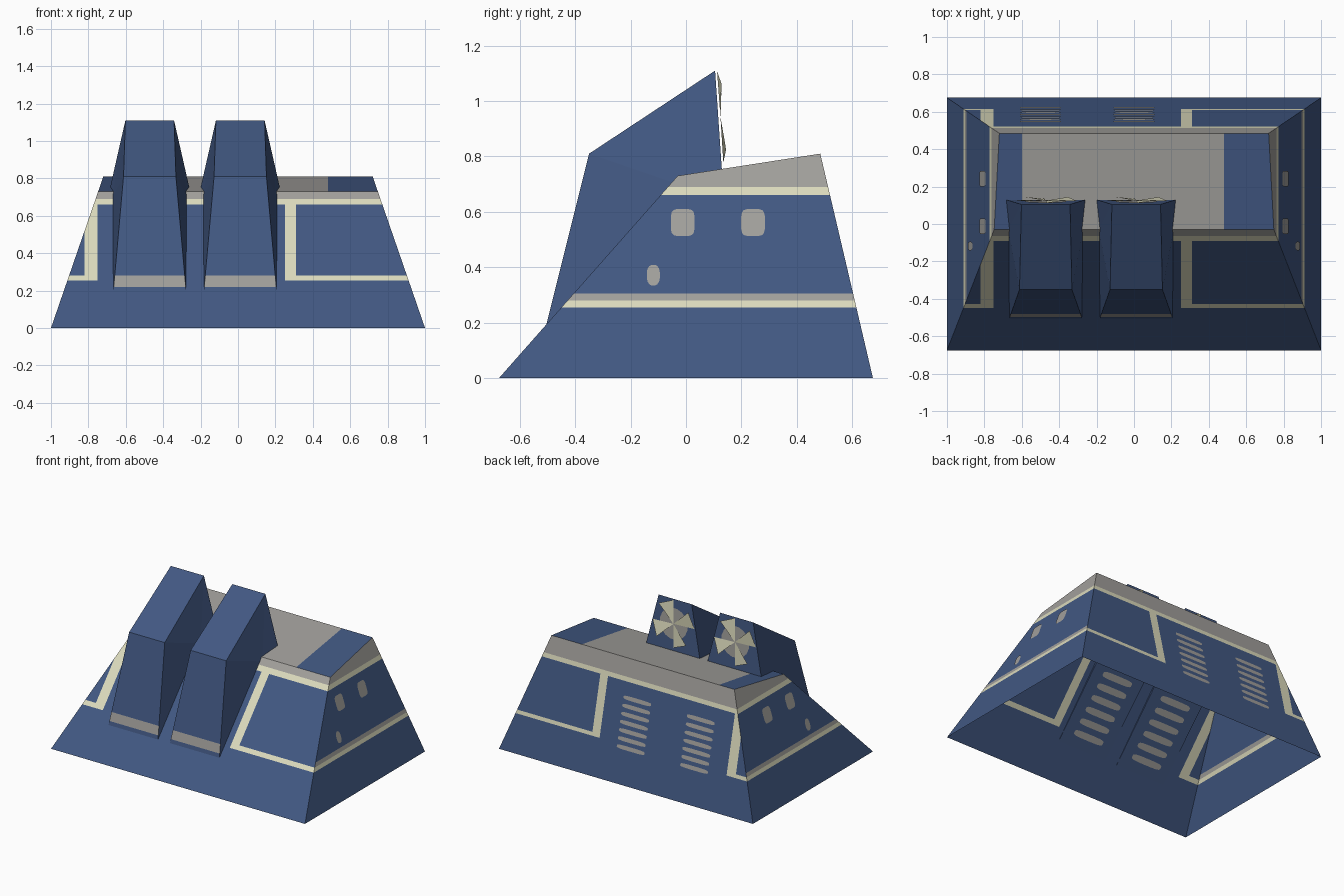
import bpy, bmesh, math
from mathutils import Vector

if "Cube" in bpy.data.objects:
    bpy.data.objects.remove(bpy.data.objects["Cube"])


def material(name, rgb):
    m = bpy.data.materials.new(name)
    m.use_nodes = True
    m.diffuse_color = (*rgb, 1)
    m.node_tree.nodes["Principled BSDF"].inputs["Base Color"].default_value = (*rgb, 1)
    return m


MATS = [material("navy_blue", (0.054, 0.098, 0.225)),
        material("warm_grey", (0.36, 0.35, 0.33)),
        material("pale_cream", (0.72, 0.71, 0.51))]
BLUE, GREY, CREAM = range(3)


def finish(bm, name):
    mesh = bpy.data.meshes.new(name)
    bm.to_mesh(mesh)
    bm.free()
    for m in MATS:
        mesh.materials.append(m)
    obj = bpy.data.objects.new(name, mesh)
    bpy.context.collection.objects.link(obj)
    return obj


def cut(bm, axis, values):
    for v in values:
        point, normal = Vector(), Vector()
        point[axis], normal[axis] = v, 1
        bmesh.ops.bisect_plane(bm, geom=bm.verts[:] + bm.edges[:] + bm.faces[:],
                               plane_co=point, plane_no=normal)


def plate(bm, centre, u, v, half_u, half_v, color, power=0.5, steps=16):
    """Thin rounded plate lying just above a surface spanned by u and v."""
    u, v = Vector(u).normalized(), Vector(v).normalized()
    lift = u.cross(v) * 0.004
    verts = []
    for i in range(steps):
        a = math.tau * (i + 0.5) / steps
        c, s = math.cos(a), math.sin(a)
        p = u * math.copysign(abs(c) ** power, c) * half_u
        q = v * math.copysign(abs(s) ** power, s) * half_v
        verts.append(bm.verts.new(Vector(centre) + p + q + lift))
    bm.faces.new(verts).material_index = color


# Hull: open-bottomed sloping block
WIDTH, DEPTH = 1.0, 0.675
SIDE_LEAN, BACK_LEAN = 0.28 / 0.81, 0.19 / 0.81
ROOF_FRONT, ROOF_BACK = (-0.03, 0.73), (0.485, 0.81)


def side_x(z):
    return WIDTH - SIDE_LEAN * z


def back_y(z):
    return DEPTH - BACK_LEAN * z


bm = bmesh.new()
base = [bm.verts.new((x, y, 0)) for x, y in
        ((-WIDTH, -DEPTH), (WIDTH, -DEPTH), (WIDTH, DEPTH), (-WIDTH, DEPTH))]
top = [bm.verts.new((s * side_x(z), y, z)) for s, (y, z) in
       ((-1, ROOF_FRONT), (1, ROOF_FRONT), (1, ROOF_BACK), (-1, ROOF_BACK))]
for i in range(4):
    j = (i + 1) % 4
    bm.faces.new((base[i], base[j], top[j], top[i]))
bm.faces.new(top)
cut(bm, 2, (0.255, 0.28, 0.305, 0.66, 0.69))
cut(bm, 0, (-0.82, -0.75, -0.6, 0.25, 0.31, 0.48))
bm.normal_update()


def hull_color(face):
    c, n = face.calc_center_median(), face.normal
    if n.z > 0.9:                                   # roof
        return GREY if -0.6 < c.x < 0.48 else BLUE
    if c.z > 0.66:                                  # trim under the roof
        return GREY if c.z > 0.69 else CREAM
    if c.z < 0.255:
        return BLUE
    if abs(n.x) > 0.5:                              # side belt line
        return CREAM if c.z < 0.28 else GREY if c.z < 0.305 else BLUE
    if 0.25 < c.x < 0.31 or -0.82 < c.x < -0.75:    # upright stripes
        return CREAM
    if c.z < 0.28 and (c.x > 0.25 or c.x < -0.75):  # lower panel edge
        return CREAM
    return BLUE


for f in bm.faces:
    f.material_index = hull_color(f)
finish(bm, "hull")

# Side windows
bm = bmesh.new()
for s in (-1, 1):
    for y, z, w, h, p in ((-0.012, 0.56, 0.043, 0.052, 0.45),
                          (0.242, 0.56, 0.043, 0.052, 0.45),
                          (-0.118, 0.37, 0.024, 0.04, 0.8)):
        plate(bm, (s * side_x(z), y, z), (0, s, 0), (-s * SIDE_LEAN, 0, 1), w, h, GREY, p)
finish(bm, "side_windows")

# Back vents
bm = bmesh.new()
for x in (-0.5, 0.0):
    for i in range(7):
        z = 0.24 + i * 0.053
        plate(bm, (x, back_y(z), z), (-1, 0, 0), (0, -BACK_LEAN, 1), 0.11, 0.014, GREY)
finish(bm, "back_vents")


# Intake towers: profile points are y, z, half width
PROFILE = ((-0.505, 0.19, 0.195), (-0.35, 0.81, 0.14), (0.105, 1.11, 0.13),
           (0.13, 0.745, 0.213), (-0.03, 0.70, 0.2))


def tower(cx, name):
    bm = bmesh.new()
    left = [bm.verts.new((cx - w, y, z)) for y, z, w in PROFILE]
    right = [bm.verts.new((cx + w, y, z)) for y, z, w in PROFILE]
    for i in range(5):
        j = (i + 1) % 5
        bm.faces.new((left[i], right[i], right[j], left[j]))
    for i in range(3):
        bm.faces.new((left[4], left[i], left[i + 1]))
        bm.faces.new((right[4], right[i + 1], right[i]))
    bmesh.ops.recalc_face_normals(bm, faces=bm.faces[:])
    cut(bm, 2, (0.22, 0.28))
    bm.normal_update()
    for f in bm.faces:
        z = f.calc_center_median().z
        if f.normal.y < -0.8 and 0.22 < z < 0.28:
            f.material_index = GREY
    finish(bm, name)

    # Slats on the underside, inside the hull
    bm = bmesh.new()
    (y0, z0, _), (y1, z1, _) = PROFILE[0], PROFILE[4]
    slope = (z1 - z0) / (y1 - y0)
    for i in range(6):
        y = -0.44 + i * 0.057
        plate(bm, (cx, y, z0 + (y - y0) * slope), (-1, 0, 0), (0, 1, slope),
              0.12, 0.022, GREY)
    finish(bm, name + "_slats")

    # Fan on the rear face
    bm = bmesh.new()
    (yc, zc, _), (yd, zd, _) = PROFILE[2], PROFILE[3]
    u, v = Vector((-1, 0, 0)), Vector((0, yc - yd, zc - zd)).normalized()
    out = u.cross(v)
    hub = Vector((cx, yc + (yd - yc) * 0.46, zc + (zd - zc) * 0.46))
    plate(bm, hub, u, v, 0.11, 0.11, GREY, 1)
    for i in range(4):
        a = 0.4 + i * math.tau / 4
        tips = [hub + (u * math.cos(a + d) + v * math.sin(a + d)) * 0.165 + out * h
                for d, h in ((-0.36, 0.007), (0.36, 0.02))]
        f = bm.faces.new([bm.verts.new(p) for p in (hub + out * 0.008, *tips)])
        f.material_index = CREAM
    finish(bm, name + "_fan")


tower(-0.472, "right_tower")
tower(0.012, "left_tower")
